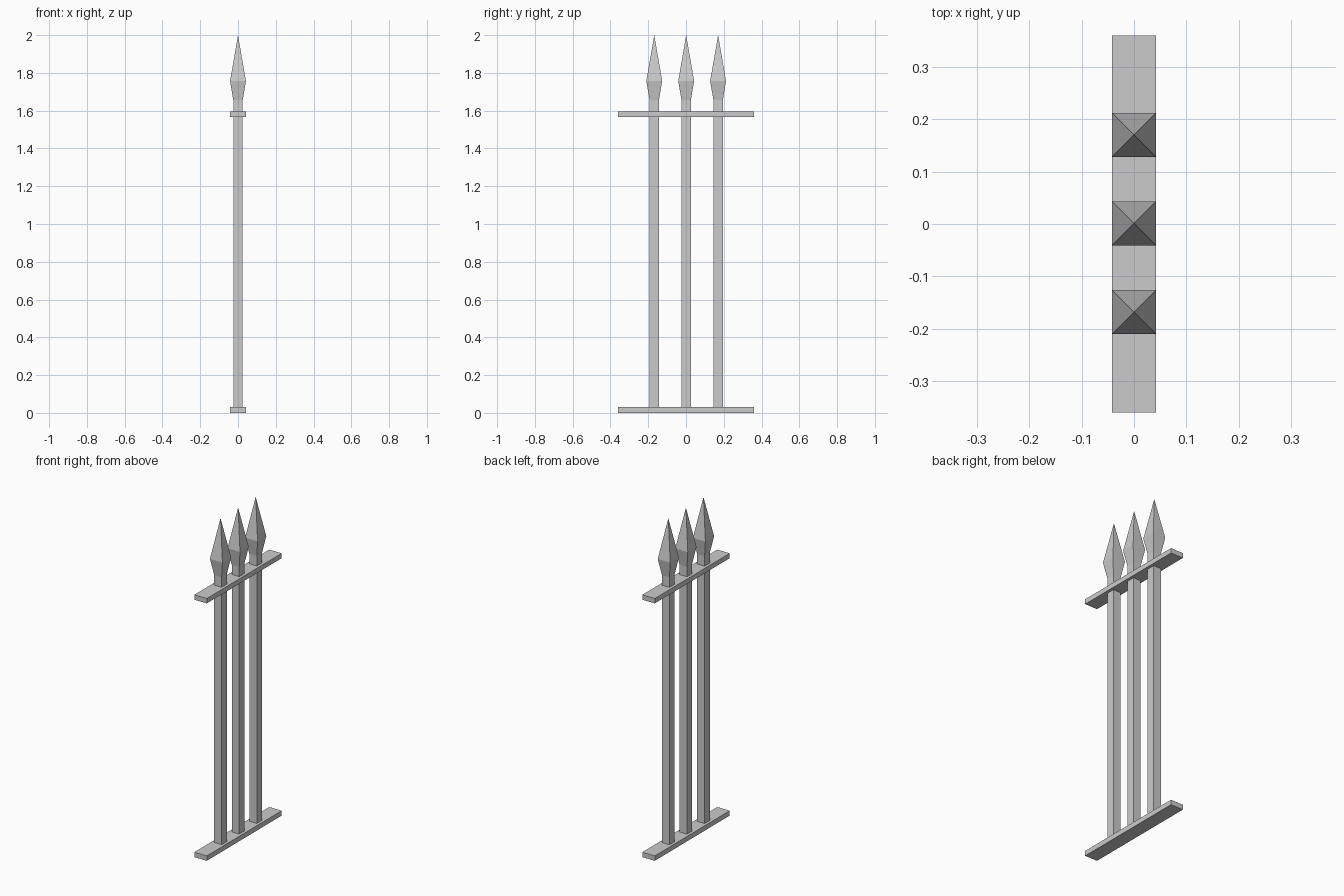
import bpy
import bmesh

cube = bpy.data.objects.get("Cube")
if cube:
    bpy.data.objects.remove(cube, do_unlink=True)

# Single grey metal
metal = bpy.data.materials.new("grey_metal")
metal.use_nodes = True
GREY = (0.6, 0.6, 0.6, 1)
metal.diffuse_color = GREY
metal.node_tree.nodes["Principled BSDF"].inputs["Base Color"].default_value = GREY


def finish(name, bm, location):
    bmesh.ops.recalc_face_normals(bm, faces=bm.faces)
    mesh = bpy.data.meshes.new(name)
    bm.to_mesh(mesh)
    bm.free()
    mesh.materials.append(metal)
    obj = bpy.data.objects.new(name, mesh)
    obj.location = location
    bpy.context.collection.objects.link(obj)


def box(name, half_x, half_y, bottom, top, y=0):
    bm = bmesh.new()
    bmesh.ops.create_cube(bm, size=1)
    bmesh.ops.scale(bm, vec=(2 * half_x, 2 * half_y, top - bottom), verts=bm.verts)
    finish(name, bm, (0, y, (bottom + top) / 2))


def spearhead(name, y):
    # Square rings flare out from the post, then close to a point
    bm = bmesh.new()
    rings = []
    for half, z in ((POST, HEAD_BASE), (RAIL, HEAD_WIDE)):
        corners = ((-half, -half), (half, -half), (half, half), (-half, half))
        rings.append([bm.verts.new((cx, cy, z)) for cx, cy in corners])
    tip = bm.verts.new((0, 0, 2))
    low, wide = rings
    bm.faces.new(low)
    for i in range(4):
        j = (i + 1) % 4
        bm.faces.new((low[i], low[j], wide[j], wide[i]))
        bm.faces.new((wide[i], wide[j], tip))
    finish(name, bm, (0, y, 0))


POST, RAIL = 0.025, 0.042
HEAD_BASE, HEAD_WIDE = 1.657, 1.757

# Horizontal rails
box("bottom_rail", RAIL, 0.36, 0, 0.03)
box("top_rail", RAIL, 0.36, 1.566, 1.596)

# Posts with spearheads
for label, y in (("front", -0.168), ("middle", 0.001), ("back", 0.17)):
    box(label + "_post", POST, POST, 0.015, HEAD_BASE, y)
    spearhead(label + "_spearhead", y)
